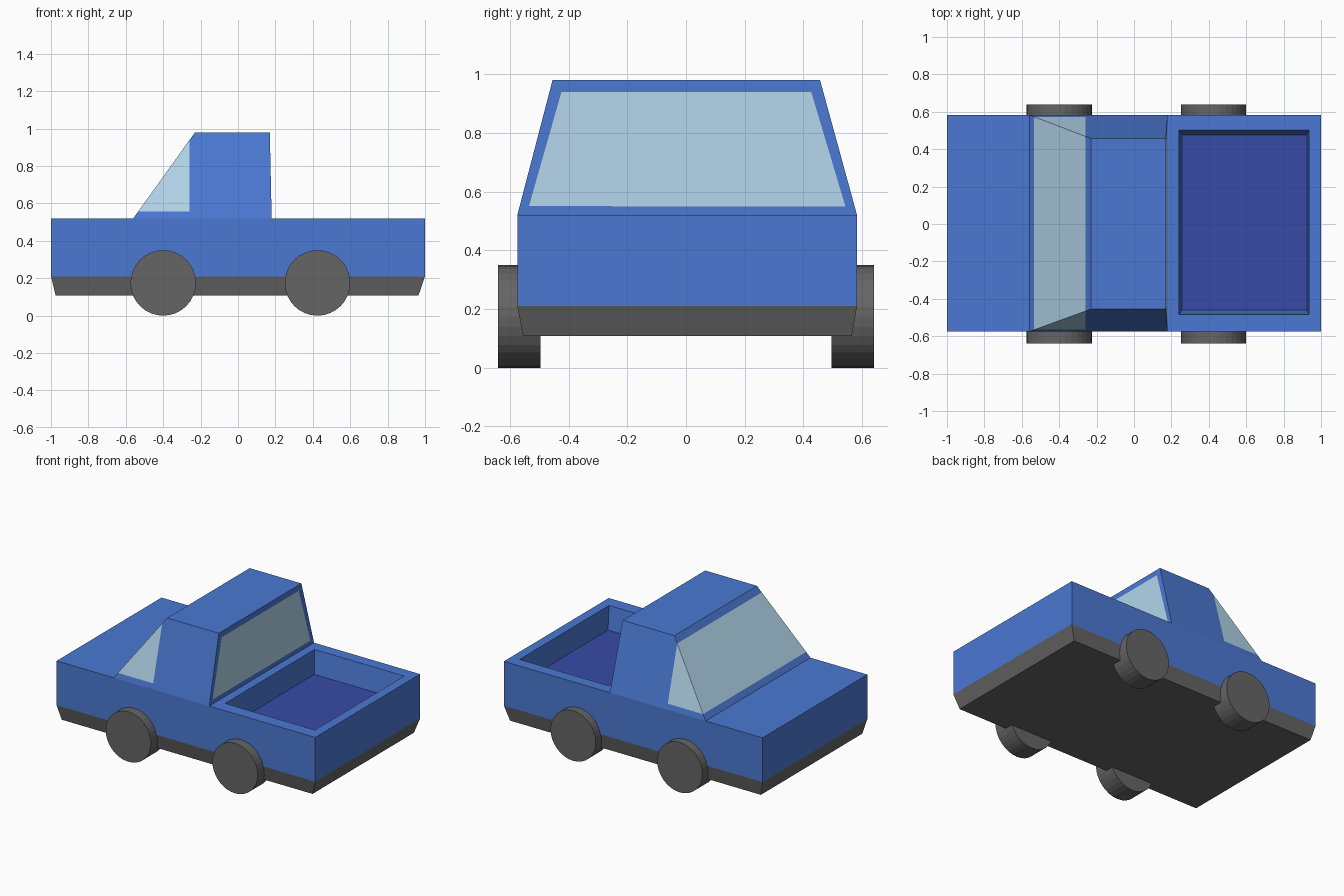
import bpy, bmesh, math
from mathutils import Vector, Matrix

if "Cube" in bpy.data.objects:
    bpy.data.objects.remove(bpy.data.objects["Cube"])


def material(name, rgb):
    m = bpy.data.materials.new(name)
    m.diffuse_color = (*rgb, 1)
    m.use_nodes = True
    m.node_tree.nodes["Principled BSDF"].inputs["Base Color"].default_value = m.diffuse_color
    return m


paint = material("blue paint", (0.07, 0.19, 0.65))
glass = material("pale glass", (0.45, 0.67, 0.83))
liner = material("bed liner", (0.04, 0.07, 0.38))
dark = material("dark grey", (0.13, 0.13, 0.13))


def finish(bm, name, mats):
    bmesh.ops.recalc_face_normals(bm, faces=bm.faces[:])
    me = bpy.data.meshes.new(name)
    bm.to_mesh(me)
    bm.free()
    for m in mats:
        me.materials.append(m)
    ob = bpy.data.objects.new(name, me)
    bpy.context.collection.objects.link(ob)
    return ob


def fit(face, x0, x1, y0, y1, z):
    """Move a rectangular face's corners to the given rectangle."""
    c = face.calc_center_median()
    for v in face.verts:
        v.co = (x0 if v.co.x < c.x else x1, y0 if v.co.y < c.y else y1, z)


def box(low, high):
    """Box or frustum between two rectangles (x0, x1, y0, y1, z)."""
    bm = bmesh.new()
    bmesh.ops.create_cube(bm, size=1)
    bm.faces.ensure_lookup_table()
    bottom = min(bm.faces, key=lambda f: f.calc_center_median().z)
    top = max(bm.faces, key=lambda f: f.calc_center_median().z)
    fit(bottom, *low)
    fit(top, *high)
    return bm, bottom, top


def cut(bm, faces, co, no):
    geom = {e for f in faces for e in (*f.verts, *f.edges, f)}
    bmesh.ops.bisect_plane(bm, geom=list(geom), plane_co=co, plane_no=no)


# lower skirt, open where it meets the body
bm, bottom, top = box((-0.975, 0.965, -0.555, 0.565, 0.108),
                      (-1, 1, -0.575, 0.583, 0.21))
bm.faces.remove(top)
finish(bm, "lower_skirt", [dark])

# body: box split into hood, cab and bed sections
bm, bottom, top = box((-1, 1, -0.575, 0.583, 0.21),
                      (-1, 1, -0.575, 0.583, 0.52))
bm.faces.remove(bottom)
for x in (-0.56, 0.18):
    cut(bm, bm.faces[:], (x, 0, 0), (1, 0, 0))
bm.normal_update()
tops = sorted((f for f in bm.faces if f.calc_center_median().z > 0.51),
              key=lambda f: f.calc_center_median().x)
hood, cab, bed = tops

# cargo bed: rim, then sunken floor
bmesh.ops.inset_individual(bm, faces=[bed], thickness=0.06)
fit(bed, 0.24, 0.935, -0.485, 0.502, 0.52)
floor = bmesh.ops.extrude_discrete_faces(bm, faces=[bed])["faces"][0]
fit(floor, 0.257, 0.925, -0.46, 0.477, 0.36)
floor.material_index = 2

# cab raised from the middle section, tapering to the roof
roof = bmesh.ops.extrude_discrete_faces(bm, faces=[cab])["faces"][0]
fit(roof, -0.23, 0.17, -0.455, 0.457, 0.98)
bm.normal_update()

# rear window
sides = [f for e in roof.edges for f in e.link_faces if f is not roof]
rear = max(sides, key=lambda f: f.calc_center_median().x)
bmesh.ops.inset_individual(bm, faces=[rear], thickness=0.05)
rear.material_index = 1

# wrap-around windscreen with triangular side windows
for co, no in (((-0.26, 0, 0), (1, 0, 0)), ((0, 0, 0.557), (0, 0, 1))):
    front = [f for f in bm.faces if f.calc_center_median().z > 0.53
             and f.calc_center_median().x < 0.1 and f is not roof]
    cut(bm, front, co, no)
for f in bm.faces:
    if all(v.co.x < -0.259 and v.co.z > 0.556 for v in f.verts):
        f.material_index = 1
finish(bm, "body", [paint, glass, liner])

# wheels
for end, x in (("front", -0.40), ("rear", 0.425)):
    for side, y in (("left", 0.568), ("right", -0.568)):
        bm = bmesh.new()
        bmesh.ops.create_cone(bm, cap_ends=True, segments=32, radius1=0.175,
                              radius2=0.175, depth=0.144,
                              matrix=Matrix.Rotation(math.pi / 2, 4, "X"))
        wheel = finish(bm, f"{end}_{side}_wheel", [dark])
        wheel.location = Vector((x, y, 0.175))
